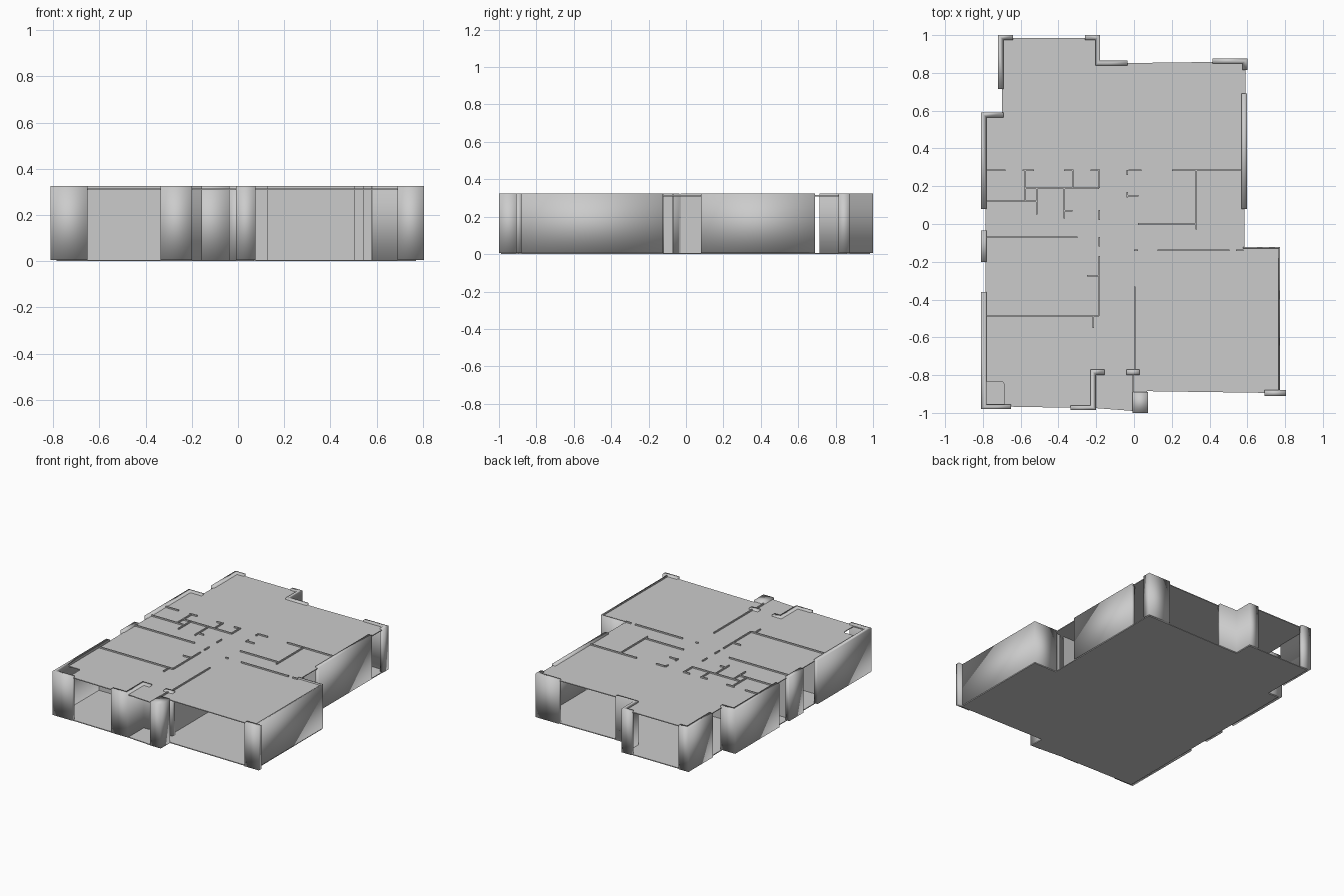
import bpy, bmesh

cube = bpy.data.objects.get("Cube")
if cube:
    bpy.data.objects.remove(cube, do_unlink=True)

GREY = (0.6, 0.6, 0.6, 1)
mat = bpy.data.materials.new("plaster grey")
mat.use_nodes = True
mat.diffuse_color = GREY
mat.node_tree.nodes["Principled BSDF"].inputs["Base Color"].default_value = GREY

FLOOR, BASE, CEILING, TOP = 0.0, 0.006, 0.315, 0.325


def finish(name, bm, smooth=False):
    bmesh.ops.recalc_face_normals(bm, faces=bm.faces)
    for f in bm.faces:
        f.smooth = smooth
    mesh = bpy.data.meshes.new(name)
    bm.to_mesh(mesh)
    bm.free()
    mesh.materials.append(mat)
    obj = bpy.data.objects.new(name, mesh)
    bpy.context.collection.objects.link(obj)
    return obj


def prism(bm, outline, z0, z1):
    """Upright solid with the given plan outline."""
    face = bm.faces.new([bm.verts.new((x, y, z0)) for x, y in outline])
    up = bmesh.ops.extrude_face_region(bm, geom=[face])["geom"]
    for v in up:
        if isinstance(v, bmesh.types.BMVert):
            v.co.z = z1


def wall(name, *rects):
    """Full-height wall piece made of plan rectangles x0, x1, y0, y1."""
    bm = bmesh.new()
    for x0, x1, y0, y1 in rects:
        prism(bm, [(x0, y0), (x1, y0), (x1, y1), (x0, y1)], BASE, TOP)
    return finish(name, bm, True)


def corner_wall(name, outline):
    bm = bmesh.new()
    prism(bm, outline, BASE, TOP)
    return finish(name, bm, True)


def partitions(name, axis, runs, t=0.004):
    """Thin inner walls: each run is (line position, start, end)."""
    rects = [(a, b, p - t, p + t) if axis == "x" else (p - t, p + t, a, b)
             for p, a, b in runs]
    bm = bmesh.new()
    for x0, x1, y0, y1 in rects:
        prism(bm, [(x0, y0), (x1, y0), (x1, y1), (x0, y1)], BASE, TOP)
    return finish(name, bm)


# Floor and ceiling slabs share one plan
plan = [(-.70, .985), (-.70, .575), (-.785, .575), (-.785, -.965), (-.2, -.975),
        (0, -.99), (.07, -.99), (.07, -.885), (.77, -.895), (.77, -.125),
        (.585, -.125), (.59, .86), (-.19, .85), (-.19, .985)]
bm = bmesh.new()
prism(bm, plan, FLOOR, BASE)
finish("floor", bm)

bm = bmesh.new()
prism(bm, plan, CEILING - 0.006, CEILING)
ceiling = finish("ceiling", bm)

# Corner opening in the ceiling
bm = bmesh.new()
prism(bm, [(-.784, -.953), (-.685, -.953), (-.685, -.85), (-.695, -.835), (-.784, -.835)],
      CEILING - 0.05, CEILING + 0.05)
cutter = finish("ceiling_hole_cutter", bm)
cutter.hide_render = True
cutter.hide_viewport = True
cut = ceiling.modifiers.new("corner hole", "BOOLEAN")
cut.operation = "DIFFERENCE"
cut.solver = "EXACT"
cut.object = cutter

# Thick outer walls
corner_wall("front_right_corner", [(-.81, -.98), (-.65, -.98), (-.65, -.955),
            (-.78, -.955), (-.78, -.36), (-.81, -.36)])
wall("right_side_pier", (-.81, -.78, -.2, -.035))
corner_wall("right_side_wall", [(-.81, .08), (-.78, .08), (-.78, .565),
            (-.69, .565), (-.69, .59), (-.81, .59)])
corner_wall("back_right_corner", [(-.72, .715), (-.69, .715), (-.69, .975),
            (-.64, .975), (-.64, 1), (-.72, 1)])
corner_wall("back_step_wall", [(-.205, .84), (-.035, .84), (-.035, .865), (-.18, .865),
            (-.18, 1), (-.26, 1), (-.26, .975), (-.205, .975)])
corner_wall("back_left_corner", [(.575, .815), (.6, .815), (.6, .875),
            (.415, .875), (.415, .85), (.575, .85)])
wall("left_side_wall", (.57, .597, .08, .69))
corner_wall("entry_wall", [(-.335, -.985), (-.2, -.985), (-.2, -.8), (-.155, -.8),
            (-.155, -.77), (-.23, -.77), (-.23, -.96), (-.335, -.96)])
wall("entry_post", (-.04, .03, -.8, -.77))
wall("entry_block", (-.008, .075, -1, -.89))
wall("garage_post", (.69, .805, -.91, -.88))

# Thin garage shell
corner_wall("garage_side_wall", [(.764, -.89), (.772, -.89), (.772, -.122),
            (.577, -.122), (.577, -.13), (.764, -.13)])

# Inner partitions running across
partitions("cross_partitions", "x", [
    (.285, -.78, -.68), (.285, -.59, -.53), (.285, -.37, -.32), (.285, -.23, -.18),
    (.285, -.03, .04), (.285, .2, .57), (.19, -.575, -.185), (.12, -.78, -.51),
    (.07, -.37, -.325), (.15, -.035, .025), (0, .02, .33), (-.07, -.78, -.3),
    (-.14, 0, .02), (-.14, .125, .505), (-.14, .54, .58), (-.275, -.25, -.185),
    (-.485, -.78, -.185)])

# Inner partitions running front to back
partitions("long_partitions", "y", [
    (-.575, .12, .285), (-.515, .05, .19), (-.37, .03, .19), (-.325, .19, .285),
    (-.185, .19, .285), (-.185, .02, .075), (-.035, .26, .285), (-.035, .14, .17),
    (.33, -.03, .285), (-.185, -.12, -.07), (-.185, -.485, -.17), (-.215, -.55, -.49),
    (.005, -.77, -.33), (-.004, -.9, -.8)])
